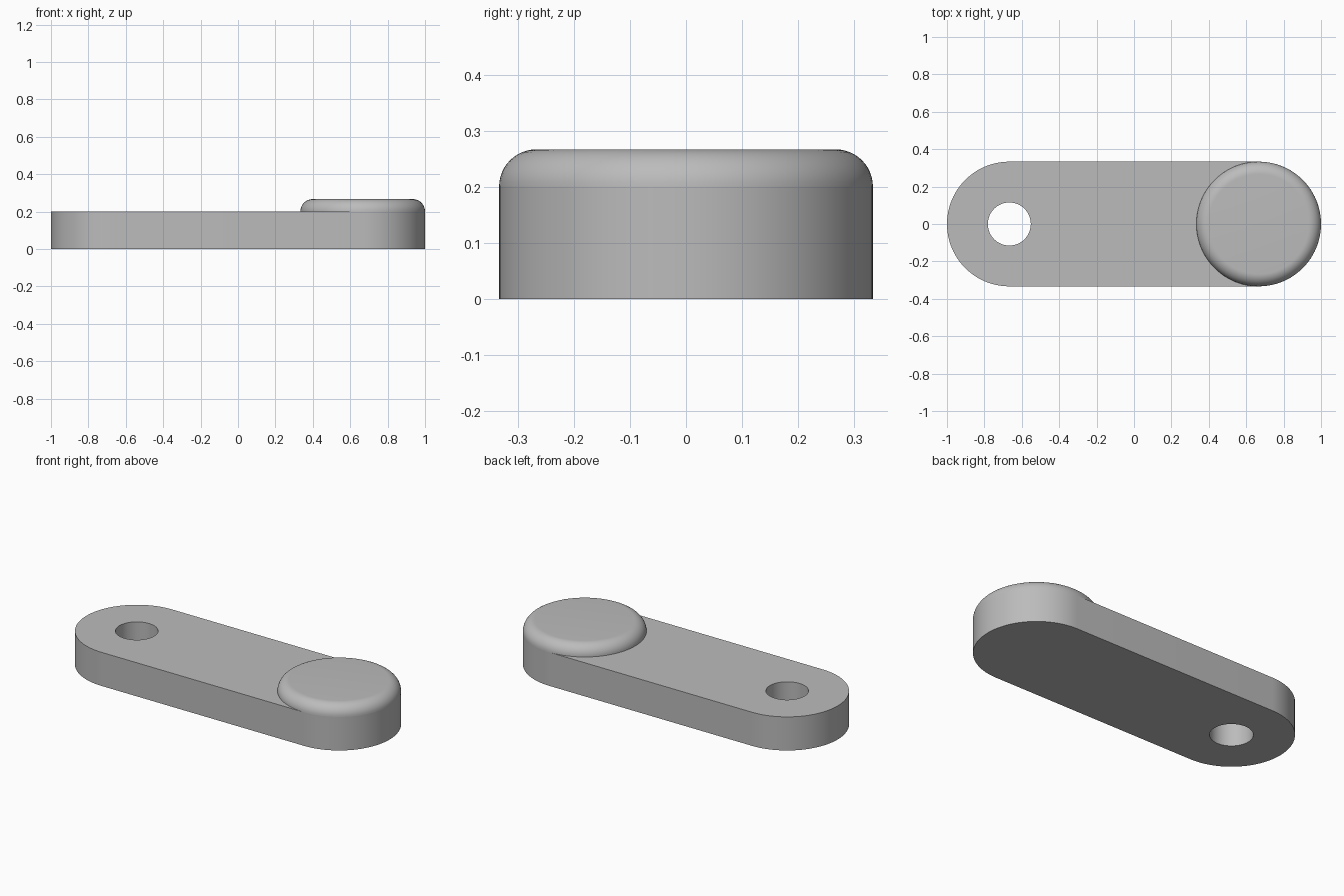
import bpy
import bmesh
from math import cos, sin, pi, radians

cube = bpy.data.objects.get("Cube")
if cube:
    bpy.data.objects.remove(cube)

R = 1 / 3            # end radius of the arm
CX = 2 / 3           # distance of both end centres from the middle
THICK = 0.2          # arm thickness
FILLET = R / 5       # rounded rim of the button
HOLE_R = 0.115
STEPS = 48           # segments per half circle

grey = bpy.data.materials.new("plain grey")
grey.use_nodes = True
colour = (0.5, 0.5, 0.5, 1)
grey.diffuse_color = colour
grey.node_tree.nodes["Principled BSDF"].inputs["Base Color"].default_value = colour


def arc(cx, radius, start, end, steps):
    angles = [start + (end - start) * i / steps for i in range(steps + 1)]
    return [(cx + radius * cos(a), radius * sin(a), 0) for a in angles]


def add_loop(bm, points):
    verts = [bm.verts.new(p) for p in points]
    return [bm.edges.new((v, verts[i - 1])) for i, v in enumerate(verts)]


def finish(bm, name):
    bmesh.ops.recalc_face_normals(bm, faces=bm.faces)
    mesh = bpy.data.meshes.new(name)
    bm.to_mesh(mesh)
    bm.free()
    mesh.materials.append(grey)
    obj = bpy.data.objects.new(name, mesh)
    bpy.context.collection.objects.link(obj)
    bpy.ops.object.select_all(action="DESELECT")
    obj.select_set(True)
    bpy.context.view_layer.objects.active = obj
    bpy.ops.object.shade_smooth_by_angle(angle=radians(30))
    return obj


# Arm: stadium outline with a round through hole, extruded upwards
bm = bmesh.new()
outline = arc(CX, R, -pi / 2, pi / 2, STEPS) + arc(-CX, R, pi / 2, 3 * pi / 2, STEPS)
hole = arc(-CX, HOLE_R, 0, 2 * pi, STEPS)[:-1]
edges = add_loop(bm, outline) + add_loop(bm, hole)
bmesh.ops.triangle_fill(bm, edges=edges, use_beauty=True, normal=(0, 0, 1))
extruded = bmesh.ops.extrude_face_region(bm, geom=bm.faces[:], use_keep_orig=True)
top = [g for g in extruded["geom"] if isinstance(g, bmesh.types.BMVert)]
bmesh.ops.translate(bm, verts=top, vec=(0, 0, THICK))
finish(bm, "arm")

# Button: quarter-round rim turned around its axis, with a flat disc on top
bm = bmesh.new()
rings = []
for i in range(13):
    a = pi / 2 * i / 12
    ring = arc(0, R - FILLET + FILLET * cos(a), 0, 2 * pi, 2 * STEPS)[:-1]
    rings.append([bm.verts.new((x, y, FILLET * sin(a))) for x, y, _ in ring])
for low, high in zip(rings, rings[1:]):
    for i in range(len(low)):
        bm.faces.new((low[i - 1], low[i], high[i], high[i - 1]))
bm.faces.new(rings[-1])
button = finish(bm, "button")
button.location = (CX, 0, THICK)
